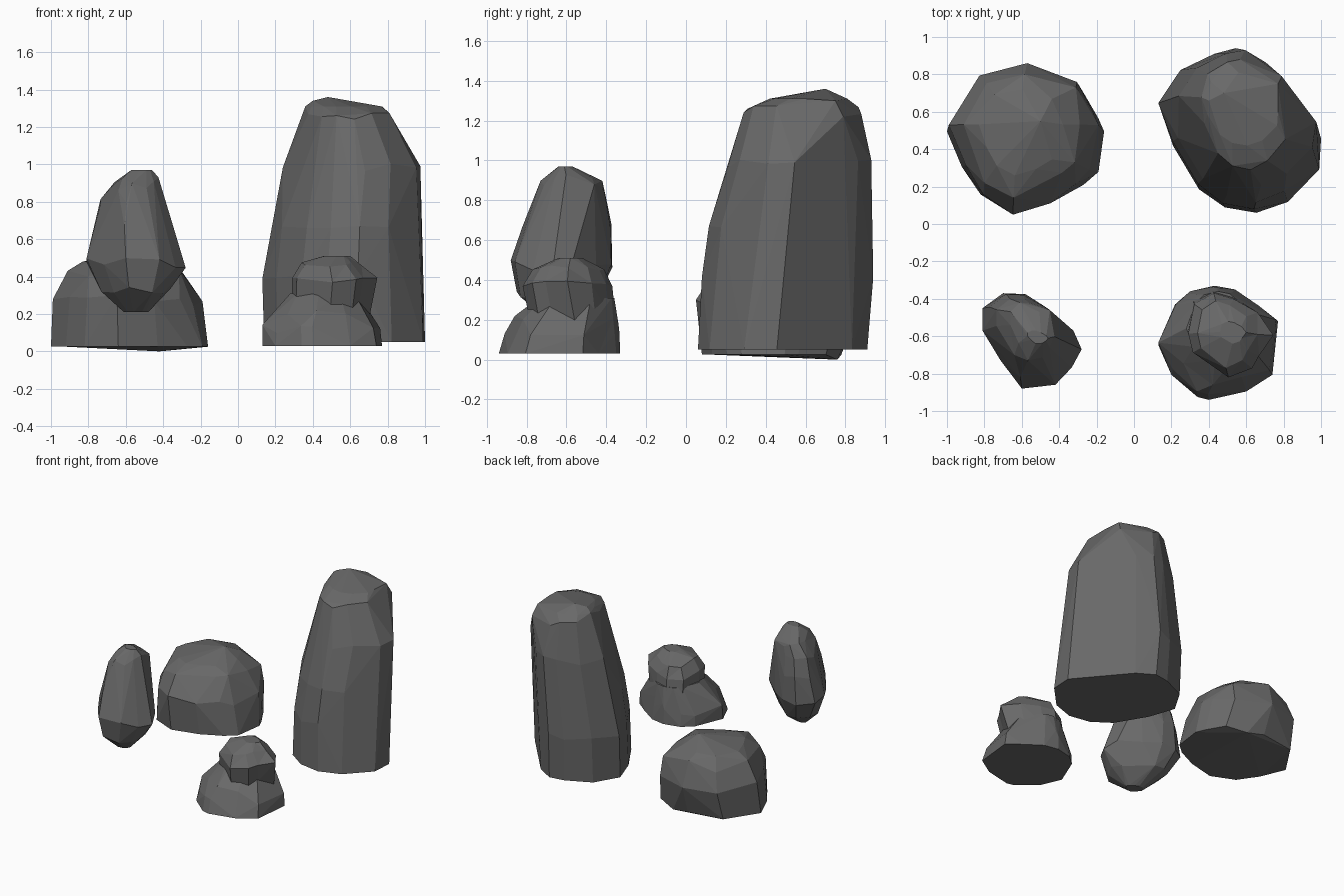
import bpy, bmesh, random

if "Cube" in bpy.data.objects:
    bpy.data.objects.remove(bpy.data.objects["Cube"])

stone = bpy.data.materials.new("dark_stone")
stone.diffuse_color = (0.14, 0.14, 0.14, 1)
stone.use_nodes = True
stone.node_tree.nodes["Principled BSDF"].inputs["Base Color"].default_value = stone.diffuse_color


def rock(name, outline, levels, extra=(), hull=True, seed=1, rough=0.05):
    """Stack a plan outline, fitted to (z, x0, x1, y0, y1) at each level, into a faceted rock."""
    rng = random.Random(seed)
    xs, ys = [p[0] for p in outline], [p[1] for p in outline]
    bm = bmesh.new()
    rings = []
    for i, (z, x0, x1, y0, y1) in enumerate(levels):
        ring = []
        for x, y in outline:
            u = (x - min(xs)) / (max(xs) - min(xs)) - 0.5
            v = (y - min(ys)) / (max(ys) - min(ys)) - 0.5
            k, dz = 1.0, 0.0
            if 0 < i < len(levels) - 1:
                edge = max(abs(u), abs(v)) > 0.49      # keep the extremes in place
                k = 1.0 if edge else 1 - rng.uniform(0, rough)
                dz = rng.uniform(-rough, rough) * 0.6
            ring.append(bm.verts.new(((x0 + x1) / 2 + u * k * (x1 - x0),
                                      (y0 + y1) / 2 + v * k * (y1 - y0), z + dz)))
        rings.append(ring)
    if hull:
        for p in extra:
            bm.verts.new(p)
        res = bmesh.ops.convex_hull(bm, input=bm.verts[:])
        junk = {g for g in res["geom_interior"] + res["geom_unused"]
                if isinstance(g, bmesh.types.BMVert)}
        bmesh.ops.delete(bm, geom=list(junk), context='VERTS')
    else:
        n = len(outline)
        for a, b in zip(rings, rings[1:]):
            for j in range(n):
                k = (j + 1) % n
                bm.faces.new((a[j], a[k], b[k], b[j]))
        bm.faces.new(rings[0][::-1])
        bm.faces.new(rings[-1])
        bmesh.ops.triangulate(bm, faces=bm.faces[:])
    bmesh.ops.dissolve_limit(bm, angle_limit=0.09, verts=bm.verts[:], edges=bm.edges[:])
    bmesh.ops.triangulate(bm, faces=[f for f in bm.faces if len(f.verts) > 4])
    bmesh.ops.recalc_face_normals(bm, faces=bm.faces[:])
    me = bpy.data.meshes.new(name)
    bm.to_mesh(me)
    bm.free()
    me.materials.append(stone)
    ob = bpy.data.objects.new(name, me)
    bpy.context.collection.objects.link(ob)
    return ob


# Tall standing rock, back right
rock("tall_rock",
     [(.13, .64), (.2, .43), (.34, .19), (.48, .09), (.65, .06), (.82, .12), (.99, .3),
      (1, .47), (.91, .59), (.77, .74), (.68, .86), (.55, .94), (.43, .92), (.24, .83)],
     [(.05, .14, 1, .06, .91), (.4, .13, .985, .08, .94), (.65, .17, .975, .115, .935),
      (.98, .24, .975, .21, .93), (1.25, .33, .82, .29, .88), (1.31, .36, .77, .42, .81)],
     extra=[(.48, .7, 1.36), (.4, .66, 1.34), (.77, .75, 1.3), (.79, .79, 1.22)],
     seed=3, rough=.04)

# Wide boulder, back left
rock("wide_boulder",
     [(-1, .53), (-.92, .31), (-.82, .14), (-.64, .05), (-.43, .11), (-.27, .2), (-.19, .28),
      (-.16, .53), (-.19, .61), (-.27, .77), (-.56, .86), (-.75, .8), (-.84, .81)],
     [(.025, -1, -.16, .08, .78), (.27, -.99, -.19, .05, .86),
      (.41, -.91, -.29, .14, .80), (.48, -.83, -.38, .26, .72)],
     extra=[(-.42, .76, 0), (-.5, .55, .54), (-.6, .46, .52),
            (-.31, .73, .38), (-.8, .22, .4)], seed=5, rough=.06)

# Slim raised stone, front left
rock("slim_stone",
     [(-.81, -.45), (-.81, -.57), (-.72, -.73), (-.6, -.88), (-.42, -.86), (-.33, -.77),
      (-.28, -.67), (-.32, -.57), (-.46, -.45), (-.58, -.375), (-.7, -.37)],
     [(.21, -.61, -.48, -.7, -.6), (.34, -.73, -.36, -.85, -.44), (.47, -.81, -.28, -.88, -.37),
      (.66, -.77, -.36, -.82, -.375), (.8, -.735, -.385, -.77, -.4),
      (.9, -.66, -.425, -.73, -.42), (.97, -.57, -.46, -.64, -.57)],
     extra=[(-.64, -.7, .86), (-.45, -.46, .88)], seed=7, rough=.05)

# Stepped rock, front right: low foot with an overhanging block on top
foot = rock("stepped_rock",
            [(.13, -.64), (.2, -.8), (.34, -.92), (.4, -.935), (.6, -.89), (.74, -.8),
             (.77, -.51), (.67, -.43), (.54, -.34), (.43, -.32), (.3, -.35), (.22, -.42)],
            [(.03, .13, .77, -.94, -.33), (.12, .13, .76, -.91, -.335),
             (.2, .21, .71, -.86, -.34), (.31, .28, .64, -.74, -.36)], seed=2, rough=.04)
block = rock("upper_block_cutter",
             [(.28, -.57), (.3, -.68), (.5, -.82), (.63, -.77), (.67, -.7), (.745, -.58),
              (.66, -.45), (.53, -.37), (.42, -.34), (.31, -.4)],
             [(.12, .31, .69, -.73, -.36), (.24, .29, .72, -.79, -.355), (.38, .29, .745, -.82, -.37),
              (.46, .34, .66, -.77, -.41), (.51, .46, .6, -.64, -.52)],
             hull=False, seed=4, rough=.03)
mod = foot.modifiers.new("join_block", 'BOOLEAN')
mod.operation = 'UNION'
mod.solver = 'EXACT'
mod.object = block
bpy.context.view_layer.objects.active = foot
bpy.ops.object.modifier_apply(modifier=mod.name)
bpy.data.objects.remove(block)
